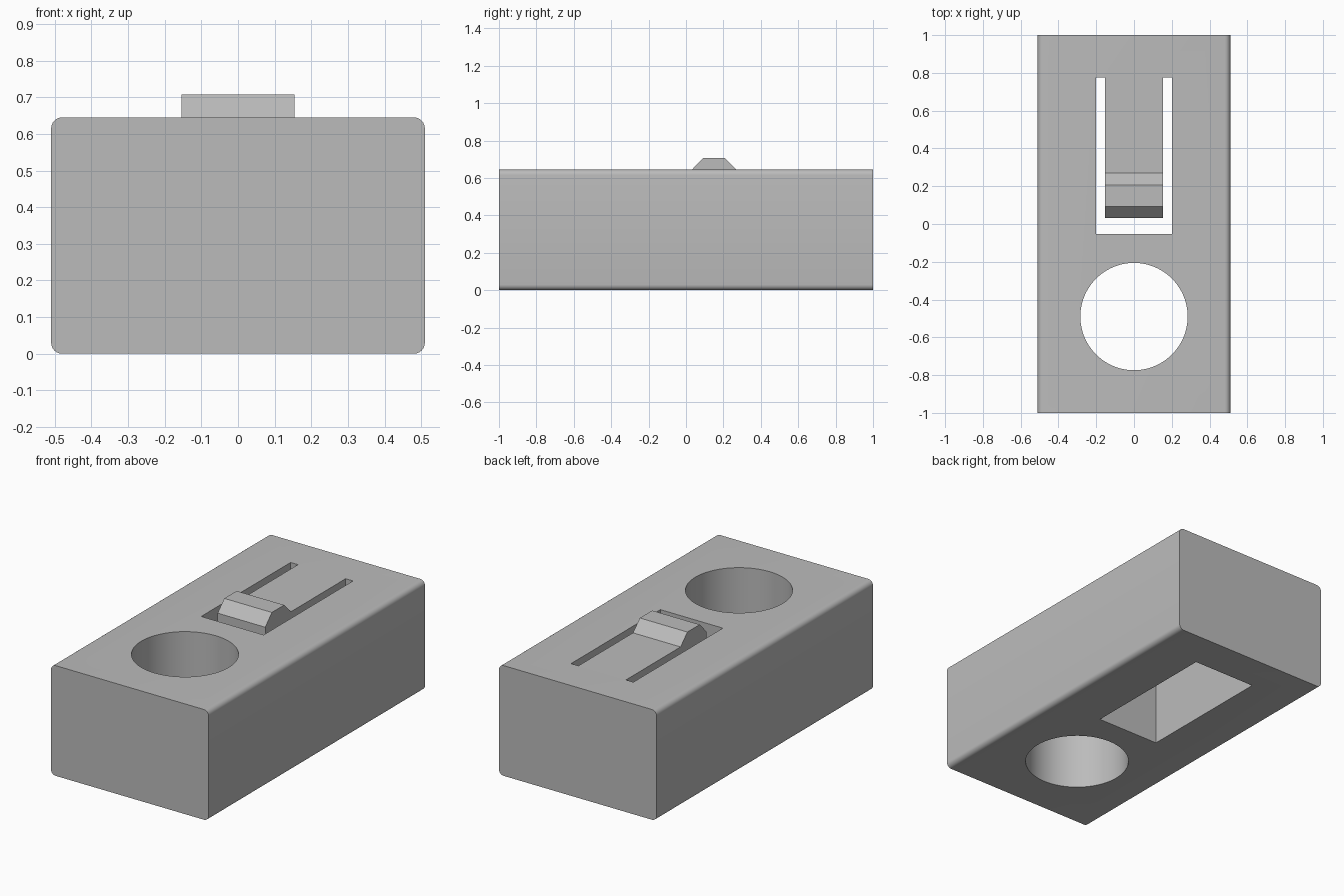
import bpy
import bmesh
from math import radians
from mathutils import Vector

cube = bpy.data.objects.get("Cube")
if cube:
    bpy.data.objects.remove(cube, do_unlink=True)

WIDTH, LENGTH, HEIGHT = 1.02, 2.0, 0.645
EDGE_RADIUS = 0.03
POCKET_X, POCKET_FRONT, POCKET_BACK = 0.202, -0.052, 0.775
TONGUE_X, TONGUE_FRONT, TONGUE_THICK = 0.154, 0.032, 0.1
HOLE_Y, HOLE_RADIUS = -0.49, 0.284

grey = bpy.data.materials.new("plain grey")
grey.use_nodes = True
colour = (0.5, 0.5, 0.5, 1)
grey.diffuse_color = colour
grey.node_tree.nodes["Principled BSDF"].inputs["Base Color"].default_value = colour


def add_object(name, bm):
    bmesh.ops.recalc_face_normals(bm, faces=bm.faces)
    mesh = bpy.data.meshes.new(name)
    bm.to_mesh(mesh)
    bm.free()
    mesh.materials.append(grey)
    obj = bpy.data.objects.new(name, mesh)
    bpy.context.collection.objects.link(obj)
    return obj


def prism(name, points, direction):
    """Extrude a closed outline along a direction."""
    bm = bmesh.new()
    face = bm.faces.new([bm.verts.new(p) for p in points])
    extruded = bmesh.ops.extrude_face_region(bm, geom=[face])["geom"]
    moved = [g for g in extruded if isinstance(g, bmesh.types.BMVert)]
    bmesh.ops.translate(bm, verts=moved, vec=Vector(direction))
    return add_object(name, bm)


def cut(target, cutter):
    """Subtract a cutter from the target, then discard it."""
    mod = target.modifiers.new("cut", "BOOLEAN")
    mod.operation = "DIFFERENCE"
    mod.solver = "EXACT"
    mod.object = cutter
    bpy.ops.object.select_all(action="DESELECT")
    bpy.context.view_layer.objects.active = target
    target.select_set(True)
    bpy.ops.object.modifier_apply(modifier=mod.name)
    bpy.data.objects.remove(cutter, do_unlink=True)


# Block with rounded long edges
bm = bmesh.new()
bmesh.ops.create_cube(bm, size=1)
bmesh.ops.scale(bm, verts=bm.verts, vec=(WIDTH, LENGTH, HEIGHT))
bmesh.ops.translate(bm, verts=bm.verts, vec=(0, 0, HEIGHT / 2))
long_edges = [e for e in bm.edges
              if abs(e.verts[0].co.y - e.verts[1].co.y) > 1]
bmesh.ops.bevel(bm, geom=long_edges, offset=EDGE_RADIUS, segments=6,
                profile=0.5, affect="EDGES")
block = add_object("block", bm)

# Round through hole
bm = bmesh.new()
bmesh.ops.create_cone(bm, cap_ends=True, segments=96, radius1=HOLE_RADIUS,
                      radius2=HOLE_RADIUS, depth=2)
bmesh.ops.translate(bm, verts=bm.verts, vec=(0, HOLE_Y, 0))
cut(block, add_object("hole_cutter", bm))

# Pocket below the spring tongue
bottom = -0.1
corners = [(-POCKET_X, POCKET_FRONT), (POCKET_X, POCKET_FRONT),
           (POCKET_X, POCKET_BACK), (-POCKET_X, POCKET_BACK)]
cut(block, prism("pocket_cutter", [(x, y, bottom) for x, y in corners],
                 (0, 0, HEIGHT - TONGUE_THICK - bottom)))

# U-shaped slot that frees the tongue on three sides
half = [(POCKET_X, POCKET_FRONT), (POCKET_X, POCKET_BACK),
        (TONGUE_X, POCKET_BACK), (TONGUE_X, TONGUE_FRONT)]
outline = half + [(-x, y) for x, y in reversed(half)]
slot_base = HEIGHT - TONGUE_THICK - 0.05
cut(block, prism("slot_cutter", [(x, y, slot_base) for x, y in outline],
                 (0, 0, 0.4)))

# Chamfered catch on the tongue tip
profile = [(TONGUE_FRONT, HEIGHT), (0.093, 0.708), (0.207, 0.708), (0.27, HEIGHT)]
prism("latch_catch", [(-TONGUE_X, y, z) for y, z in profile],
      (2 * TONGUE_X, 0, 0))

# Smooth the round surfaces, keep hard edges crisp
bpy.ops.object.select_all(action="DESELECT")
bpy.context.view_layer.objects.active = block
block.select_set(True)
bpy.ops.object.shade_smooth_by_angle(angle=radians(30))
